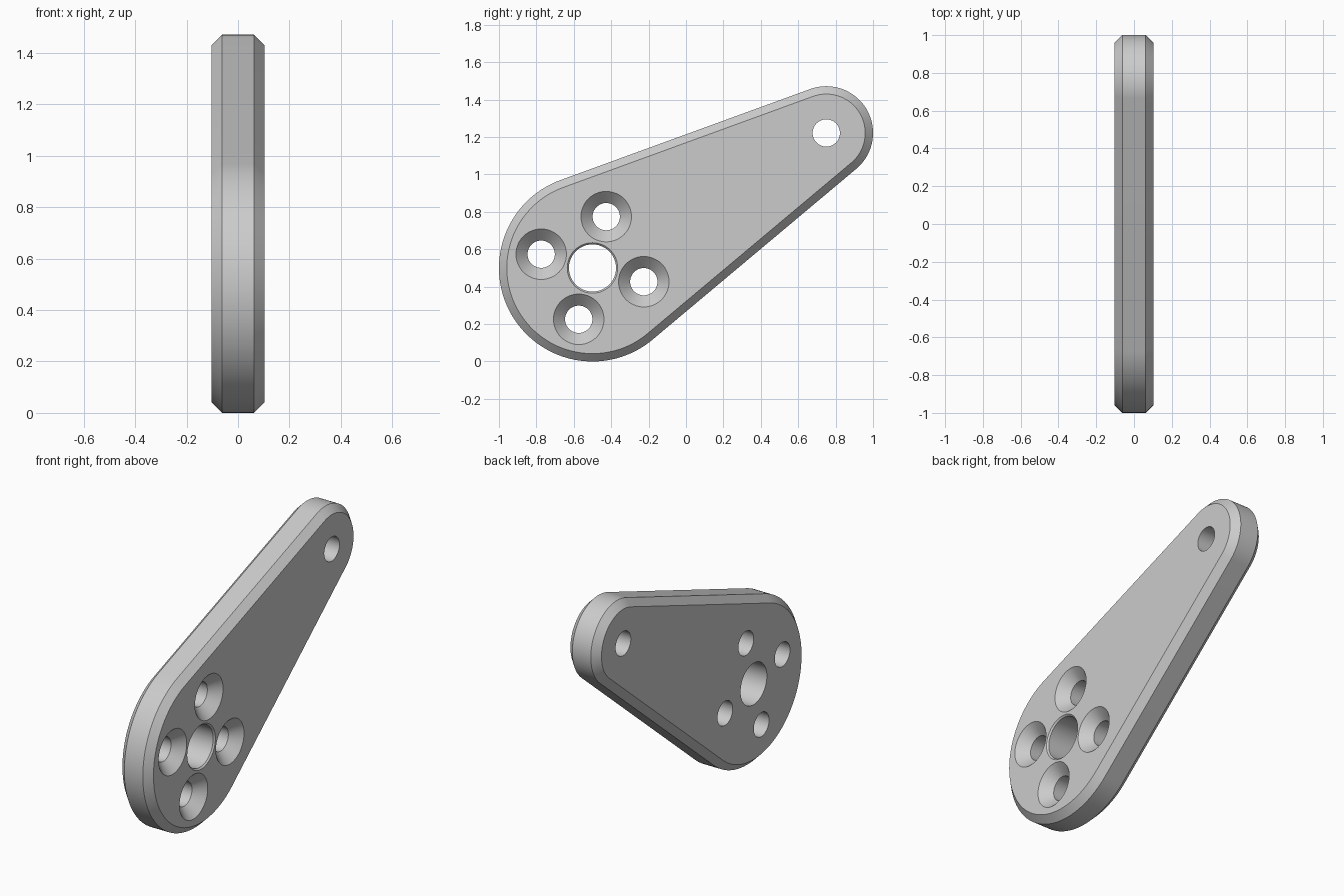
import bpy, bmesh
from math import sin, cos, pi, radians, asin, tan

old = bpy.data.objects.get("Cube")
if old:
    bpy.data.objects.remove(old, do_unlink=True)

HALF, CHAMFER = 0.104, 0.042             # half thickness, edge chamfer
BIG, BIG_R = (-0.5, 0.5), 0.5            # hub end (y, z) and radius
TIP_R = 0.25
TILT = radians(30)
TIP = (0.75, 0.5 + 1.25 * tan(TILT))     # tip end (y, z)


def arc(center, radius, start, end, steps):
    angles = [start + (end - start) * i / steps for i in range(steps + 1)]
    return [(center[0] + radius * cos(a), center[1] + radius * sin(a)) for a in angles]


def outline(inset):
    """Two arcs joined by their common tangents, offset inwards."""
    length = 1.25 / cos(TILT)
    spread = pi / 2 - asin((BIG_R - TIP_R) / length)
    low, high = TILT - spread, TILT + spread
    return (arc(TIP, TIP_R - inset, low, high, 48)
            + arc(BIG, BIG_R - inset, high, low + 2 * pi, 72))


def loft(bm, sections):
    """Skin a closed solid through (x, points) sections."""
    rings = [[bm.verts.new((x, y, z)) for y, z in pts] for x, pts in sections]
    for a, b in zip(rings, rings[1:]):
        for i in range(len(a)):
            j = (i + 1) % len(a)
            bm.faces.new((a[i], a[j], b[j], b[i]))
    bm.faces.new(rings[0])
    bm.faces.new(rings[-1])


def make_object(name, bm):
    bmesh.ops.recalc_face_normals(bm, faces=bm.faces[:])
    mesh = bpy.data.meshes.new(name)
    bm.to_mesh(mesh)
    bm.free()
    obj = bpy.data.objects.new(name, mesh)
    bpy.context.collection.objects.link(obj)
    return obj


def add_hole(bm, center, radius, sink=0.0):
    """Through hole, with an optional 45 degree countersink on the +x face."""
    profile = [(-HALF - 0.05, radius)]
    if sink:
        profile.append((HALF - sink, radius))
    profile.append((HALF + 0.02, radius + (sink + 0.02 if sink else 0)))
    loft(bm, [(x, arc(center, r, 0, 2 * pi, 48)[:-1]) for x, r in profile])


# Lever plate with chamfered rim
bm = bmesh.new()
loft(bm, [(-HALF, outline(CHAMFER)), (CHAMFER - HALF, outline(0)),
          (HALF - CHAMFER, outline(0)), (HALF, outline(CHAMFER))])
plate = make_object("lever_plate", bm)

# Hole cutters: tip hole, hub bore and four countersunk screw holes
bm = bmesh.new()
add_hole(bm, TIP, 0.073)
add_hole(bm, BIG, 0.126, 0.009)
for k in range(4):
    a = TILT + pi / 4 + k * pi / 2
    add_hole(bm, (BIG[0] + 0.284 * cos(a), BIG[1] + 0.284 * sin(a)), 0.073, 0.062)
cutter = make_object("hole_cutter", bm)
cutter.hide_render = True

# Cut the holes
cut = plate.modifiers.new("holes", "BOOLEAN")
cut.operation = "DIFFERENCE"
cut.solver = "EXACT"
cut.object = cutter
bpy.ops.object.select_all(action="DESELECT")
plate.select_set(True)
bpy.context.view_layer.objects.active = plate
bpy.ops.object.modifier_apply(modifier=cut.name)
bpy.data.objects.remove(cutter, do_unlink=True)

# Material and shading
grey = bpy.data.materials.new("light_grey")
grey.use_nodes = True
colour = (0.6, 0.6, 0.6, 1)
grey.diffuse_color = colour
grey.node_tree.nodes["Principled BSDF"].inputs["Base Color"].default_value = colour
plate.data.materials.clear()
plate.data.materials.append(grey)
bpy.ops.object.shade_smooth_by_angle(angle=radians(30))
